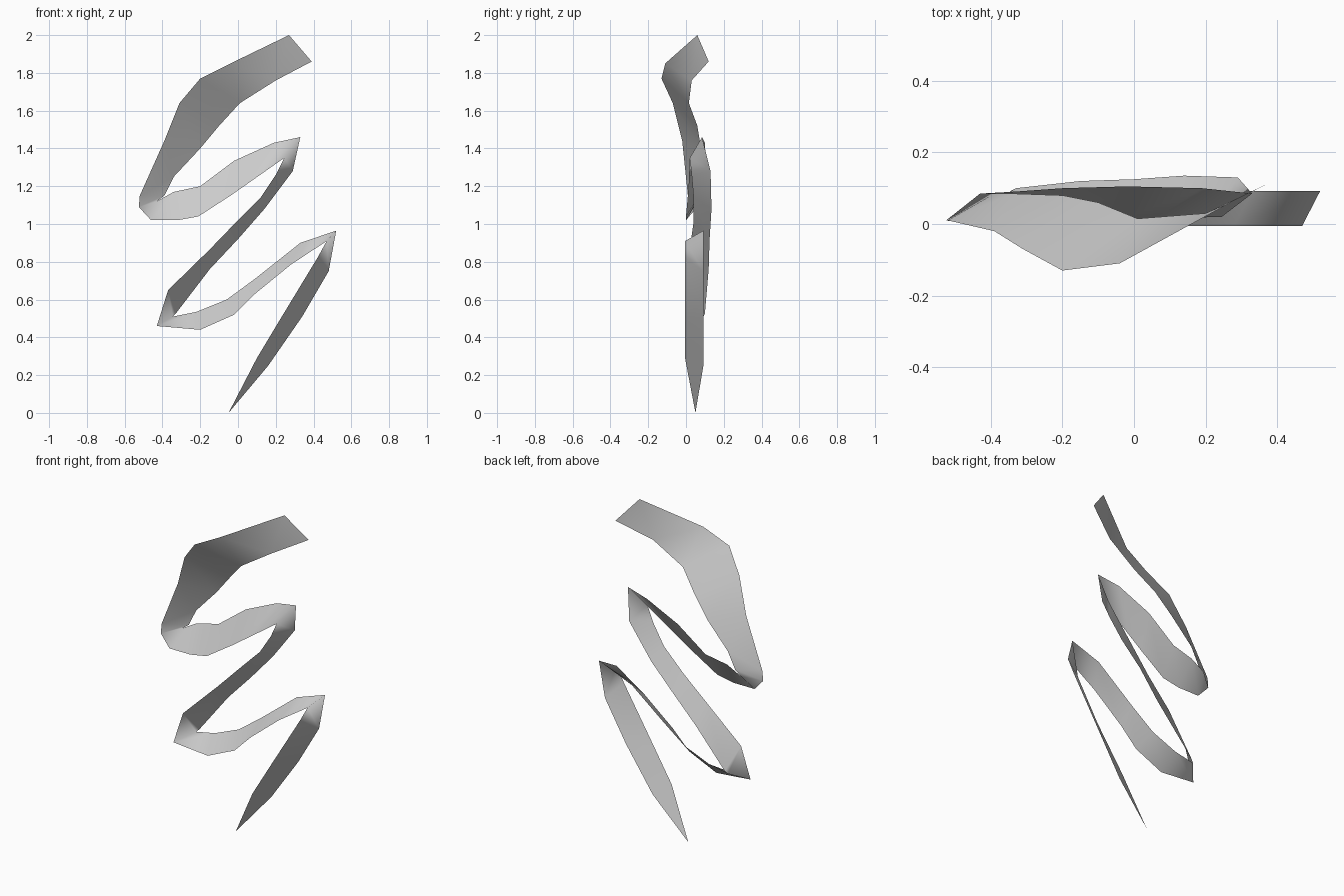
import bpy, bmesh

# Each rung: front edge (x, y, z) then back edge (x, y, z)
top_pass = [
    (.27, .06, 2.0, .39, .12, 1.86),
    (-.04, -.11, 1.85, .20, .03, 1.76),
    (-.20, -.13, 1.77, .01, .015, 1.64),
    (-.31, -.07, 1.64, -.10, .06, 1.52),
    (-.39, -.02, 1.44, -.20, .08, 1.40),
    (-.52, .01, 1.15, -.34, .085, 1.25),
    (-.525, .01, 1.09, -.39, .085, 1.15),
    (-.46, .0, 1.02, -.43, .085, 1.12),
]
second_pass = [
    (-.32, .0, 1.02, -.34, .09, 1.17),
    (-.21, .0, 1.04, -.20, .10, 1.20),
    (-.04, .01, 1.15, -.02, .105, 1.335),
    (.06, .015, 1.22, .19, .10, 1.43),
    (.245, .02, 1.35, .33, .085, 1.46),
]
third_pass = [
    (.20, .03, 1.26, .29, .13, 1.28),
    (.12, .04, 1.14, .14, .135, 1.08),
    (-.01, .04, 1.01, .0, .125, .92),
    (-.15, .02, .865, -.15, .12, .76),
    (-.37, .0, .65, -.33, .10, .525),
]
# Lower passes keep a constant depth: front edge (x, z), back edge (x, z)
lower_pass = [
    (-.43, .46, -.345, .51),
    (-.20, .44, -.22, .535),
    (-.02, .52, -.06, .60),
    (.09, .63, .09, .71),
    (.28, .785, .33, .90),
    (.47, .91, .52, .965),
    (.42, .82, .48, .75),
    (.22, .49, .34, .51),
    (.10, .29, .16, .25),
]
rungs = top_pass + second_pass + third_pass
rungs += [(a, -.005, b, c, .092, d) for a, b, c, d in lower_pass]

# Folded ribbon: a strip of quads closing in a pointed end
bm = bmesh.new()
pairs = [(bm.verts.new(r[:3]), bm.verts.new(r[3:])) for r in rungs]
for (p0, q0), (p1, q1) in zip(pairs, pairs[1:]):
    bm.faces.new((p0, p1, q1, q0))
tip = bm.verts.new((-.05, .05, 0))
bm.faces.new((pairs[-1][0], tip, pairs[-1][1]))
for f in bm.faces:
    f.smooth = True

mesh = bpy.data.meshes.new("ribbon")
bm.to_mesh(mesh)
bm.free()
ribbon = bpy.data.objects.new("ribbon", mesh)
bpy.context.collection.objects.link(ribbon)
